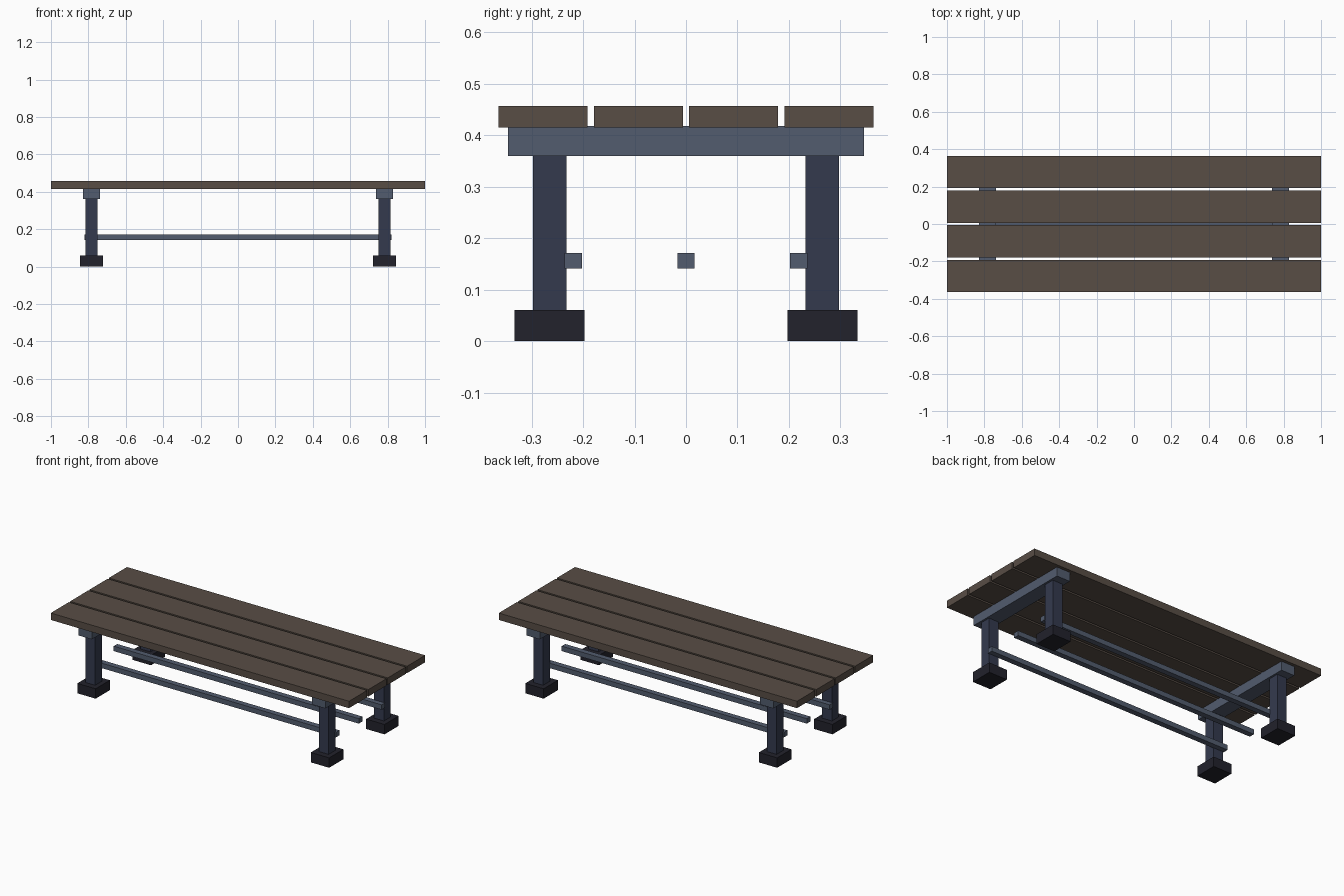
import bpy

cube = bpy.data.objects.get("Cube")
if cube:
    bpy.data.objects.remove(cube, do_unlink=True)


def material(name, rgb):
    mat = bpy.data.materials.new(name)
    mat.use_nodes = True
    color = (*rgb, 1.0)
    mat.diffuse_color = color
    mat.node_tree.nodes["Principled BSDF"].inputs["Base Color"].default_value = color
    return mat


wood = material("weathered brown wood", (0.098, 0.075, 0.06))
steel = material("blue grey steel", (0.085, 0.107, 0.156))
dark_steel = material("dark blue steel", (0.034, 0.042, 0.076))
rubber = material("black rubber", (0.016, 0.016, 0.025))


def box(name, x, y, bottom, top, width, depth, mat):
    """Box from its plan centre, plan size and vertical extent."""
    bpy.ops.mesh.primitive_cube_add(size=1, location=(x, y, (bottom + top) / 2))
    obj = bpy.context.object
    obj.name = name
    obj.scale = (width, depth, top - bottom)
    bpy.ops.object.transform_apply(location=False, rotation=False, scale=True)
    obj.data.materials.append(mat)
    return obj


# Four top planks with narrow gaps
for i in range(4):
    box(f"top_plank_{i + 1}", 0, (i - 1.5) * 0.1855, 0.415, 0.457, 2.0, 0.173, wood)

# End frames: cross beam, two legs and their feet
for side, sx in (("right", -1), ("left", 1)):
    x = sx * 0.783
    box(f"{side}_cross_beam", x, 0, 0.36, 0.418, 0.09, 0.692, steel)
    for end, sy in (("front", -1), ("back", 1)):
        y = sy * 0.265
        box(f"{end}_{side}_leg", x, y, 0.06, 0.36, 0.066, 0.065, dark_steel)
        box(f"{end}_{side}_foot", x, y, 0, 0.06, 0.123, 0.136, rubber)

# Three long lower rails
for name, y in (("front", -0.219), ("middle", 0), ("back", 0.219)):
    box(f"{name}_rail", 0, y, 0.141, 0.171, 1.644, 0.034, steel)
